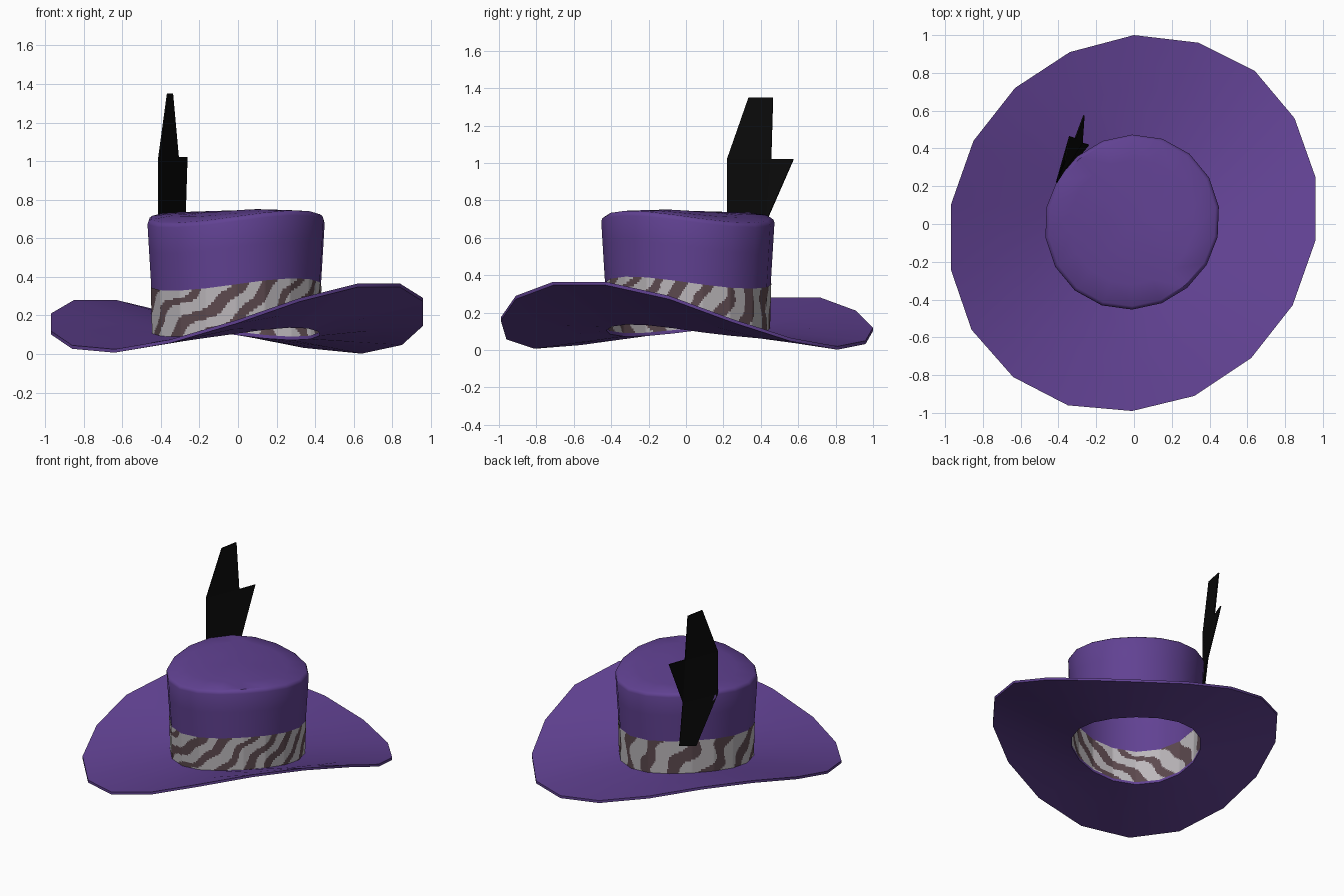
import bpy, bmesh, math
from mathutils import Vector

if "Cube" in bpy.data.objects:
    bpy.data.objects.remove(bpy.data.objects["Cube"])

CX, CY, N = -0.01, 0.01, 18


def material(name, col):
    m = bpy.data.materials.new(name)
    m.diffuse_color = (*col, 1)
    m.use_nodes = True
    m.node_tree.nodes["Principled BSDF"].inputs["Base Color"].default_value = m.diffuse_color
    return m


purple = material("purple felt", (0.12, 0.054, 0.29))
pale = material("pale band", (0.50, 0.475, 0.495))
brown = material("brown stripe", (0.11, 0.068, 0.078))
black = material("black feather", (0.003, 0.003, 0.003))


def make(name, verts, faces, mats, smooth=35, rule=None):
    me = bpy.data.meshes.new(name)
    me.from_pydata(verts, [], faces)
    for m in mats:
        me.materials.append(m)
    if rule:
        for p in me.polygons:
            p.material_index = rule(p.center)
    ob = bpy.data.objects.new(name, me)
    bpy.context.collection.objects.link(ob)
    bpy.ops.object.select_all(action='DESELECT')
    ob.select_set(True)
    bpy.context.view_layer.objects.active = ob
    if smooth:
        bpy.ops.object.shade_smooth_by_angle(angle=math.radians(smooth))
    return ob


def saddle_point(i, r, z, sad=0.03, tilt=0.005):
    """Point i of an 18-sided ring, bent up towards front right and back left."""
    a = math.radians(90 - 20 * i)
    phi = a + math.pi / 4
    rr = r * (1 - 0.02 * math.cos(2 * phi))
    return Vector((CX + rr * math.cos(a), CY + rr * math.sin(a),
                   z + sad * math.cos(2 * phi) + tilt * math.cos(phi)))


def bridge(rings, n, closed=False):
    """Quads between successive rings of n points (points run clockwise)."""
    faces = []
    for k in range(rings if closed else rings - 1):
        a, b = k * n, ((k + 1) % rings) * n
        faces += [(a + i, b + i, b + (i + 1) % n, a + (i + 1) % n) for i in range(n)]
    return faces


# brim: curled outer edge joined to the saddle-shaped opening, with thickness
edge = [Vector(p) for p in (
    (0, 1, .12), (.34, .96, .05), (.64, .81, .02), (.85, .56, .065), (.96, .25, .165),
    (.96, -.09, .29), (.84, -.43, .365), (.62, -.71, .365), (.32, -.91, .29),
    (-.01, -.99, .175), (-.35, -.96, .075), (-.64, -.81, .025), (-.86, -.56, .045),
    (-.97, -.24, .12), (-.97, .10, .21), (-.85, .44, .28), (-.63, .72, .28), (-.34, .91, .21))]
inner = [saddle_point(i, 0.437, 0.12) for i in range(N)]
thick = Vector((0, 0, 0.018))
rings = [[a.lerp(b, t) for a, b in zip(inner, edge)] for t in (0, 0.5, 1)]
rings += [[p - thick for p in r] for r in reversed(rings)]
make("brim", [p for r in rings for p in r],
     [f[::-1] for f in bridge(6, N, True)], [purple])

# crown: tapered wall, rounded shoulder and shallow domed top
profile = [(.443, .355), (.455, .55), (.463, .685), (.458, .70), (.445, .71),
           (.33, .727, .016), (.17, .741, .005)]
verts = [saddle_point(i, *p) for p in profile for i in range(N)]
faces = bridge(len(profile), N)
last = (len(profile) - 1) * N
verts.append(Vector((CX, CY, 0.745)))
faces += [(last + i, len(verts) - 1, last + (i + 1) % N) for i in range(N)]
make("crown", verts, faces, [purple])

# hat band: finely divided so the animal stripes can follow a wavy rule
SUB, ROWS = 20, 20
verts = []
for k in range(ROWS + 1):
    t = k / ROWS
    ring = [saddle_point(i, 0.439 + 0.007 * t, 0.105 + 0.253 * t) for i in range(N)]
    verts += [ring[i].lerp(ring[(i + 1) % N], s / SUB) for i in range(N) for s in range(SUB)]


def stripe(c):
    a = math.atan2(c.y - CY, c.x - CX)
    slant = 25 + 16 * math.cos(a + math.pi / 2)
    wave = (14 * a - slant * c.z + 0.9 * math.sin(3 * a + 14 * c.z)
            + 0.6 * math.sin(7 * a + 25 * c.z))
    return 1 if math.sin(wave) > 0.2 + 0.35 * math.sin(5 * a - 22 * c.z) else 0


make("hat_band", verts, bridge(ROWS + 1, N * SUB), [pale, brown], 35, stripe)

# feather: thin notched blade tucked behind the band
blade = [(-.41, .22, 1.02), (-.365, .335, 1.35), (-.34, .465, 1.35), (-.31, .455, 1.02),
         (-.265, .575, 1.02), (-.275, .43, .69), (-.24, .42, .36), (-.33, .355, .36),
         (-.41, .22, .71)]
feather = make("feather", blade, [(0, 1, 2, 3), (0, 3, 5, 8), (3, 4, 5), (8, 5, 6, 7)],
               [black], 0)
mod = feather.modifiers.new("thickness", 'SOLIDIFY')
mod.thickness = 0.008
mod.offset = 0
